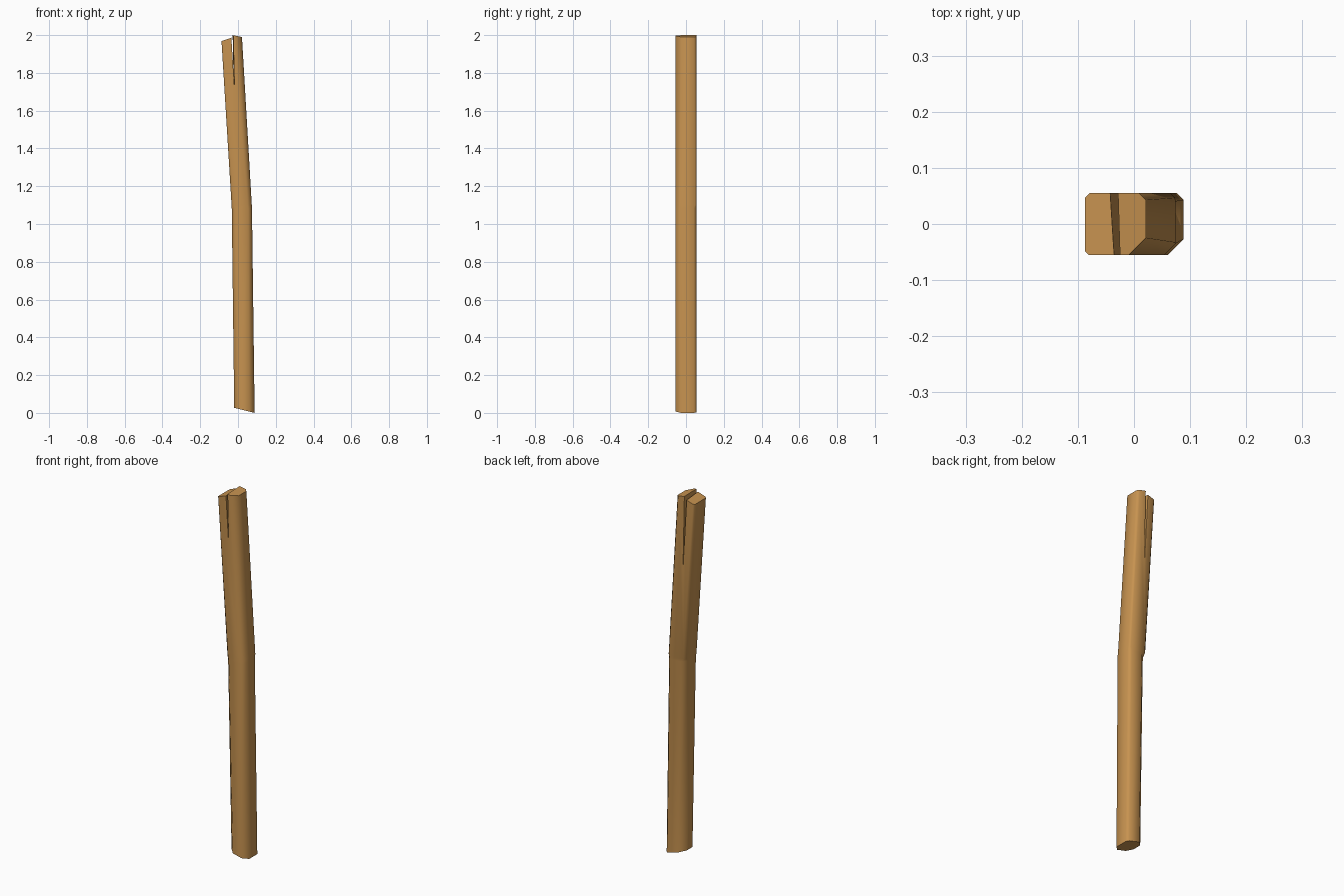
import bpy
import bmesh
import math

if "Cube" in bpy.data.objects:
    bpy.data.objects.remove(bpy.data.objects["Cube"], do_unlink=True)

wood = bpy.data.materials.new("warm_wood")
wood.use_nodes = True
colour = (0.57, 0.29, 0.08, 1)
wood.diffuse_color = colour
shader = wood.node_tree.nodes["Principled BSDF"]
shader.inputs["Base Color"].default_value = colour
shader.inputs["Roughness"].default_value = 0.8

HALF = 0.055


def loft(name, rings):
    """Skin a stack of equal rings and close both ends."""
    bm = bmesh.new()
    loops = [[bm.verts.new(p) for p in ring] for ring in rings]
    n = len(loops[0])
    for low, high in zip(loops, loops[1:]):
        for i in range(n):
            j = (i + 1) % n
            bm.faces.new((low[i], low[j], high[j], high[i]))
    bm.faces.new(loops[0][::-1])
    bm.faces.new(loops[-1])
    bmesh.ops.recalc_face_normals(bm, faces=bm.faces)
    mesh = bpy.data.meshes.new(name)
    bm.to_mesh(mesh)
    bm.free()
    mesh.materials.append(wood)
    obj = bpy.data.objects.new(name, mesh)
    bpy.context.collection.objects.link(obj)
    return obj


def section(left, right, z_left, z_right, cuts):
    """Square section with its own chamfer on each corner."""
    fl, fr, br, bl = cuts
    outline = [(left, -HALF + fl), (left + fl, -HALF),
               (right - fr, -HALF), (right, -HALF + fr),
               (right, HALF - br), (right - br, HALF),
               (left + bl, HALF), (left, HALF - bl)]
    slope = (z_right - z_left) / (right - left)
    return [(x, y, z_left + (x - left) * slope) for x, y in outline]


# Bent, roughly hewn post; the chamfers step at the bend
post = loft("wooden_post", [
    section(-0.02, 0.088, 0.027, 0.0, (0.027, 0.028, 0.012, 0.032)),
    section(-0.033, 0.074, 1.08, 1.08, (0.016, 0.02, 0.014, 0.028)),
    section(-0.034, 0.073, 1.1, 1.1, (0.012, 0.022, 0.008, 0.012)),
    section(-0.09, 0.021, 2.012, 1.99, (0.006, 0.03, 0.012, 0.008)),
])

# Tapered split between the two prongs
split = loft("split_cutter", [
    [(-0.018, -0.07, 1.73), (-0.027, -0.07, 2.1), (-0.041, -0.07, 2.1)],
    [(-0.02, 0.07, 1.57), (-0.031, 0.07, 2.1), (-0.05, 0.07, 2.1)],
])

# Slanted end of the shorter left-hand prong
trim = loft("prong_end_cutter", [
    [(x, y, z) for x, z in
     ((-0.13, 1.953), (-0.033, 1.987), (-0.033, 2.1), (-0.13, 2.1))]
    for y in (-0.07, 0.07)
])

bpy.context.view_layer.objects.active = post
post.select_set(True)
for cutter in (split, trim):
    cutter.hide_render = True
    mod = post.modifiers.new("cut", "BOOLEAN")
    mod.operation = "DIFFERENCE"
    mod.solver = "EXACT"
    mod.object = cutter
    bpy.ops.object.modifier_apply(modifier=mod.name)
    bpy.data.objects.remove(cutter, do_unlink=True)

bpy.ops.object.shade_smooth_by_angle(angle=math.radians(50))
